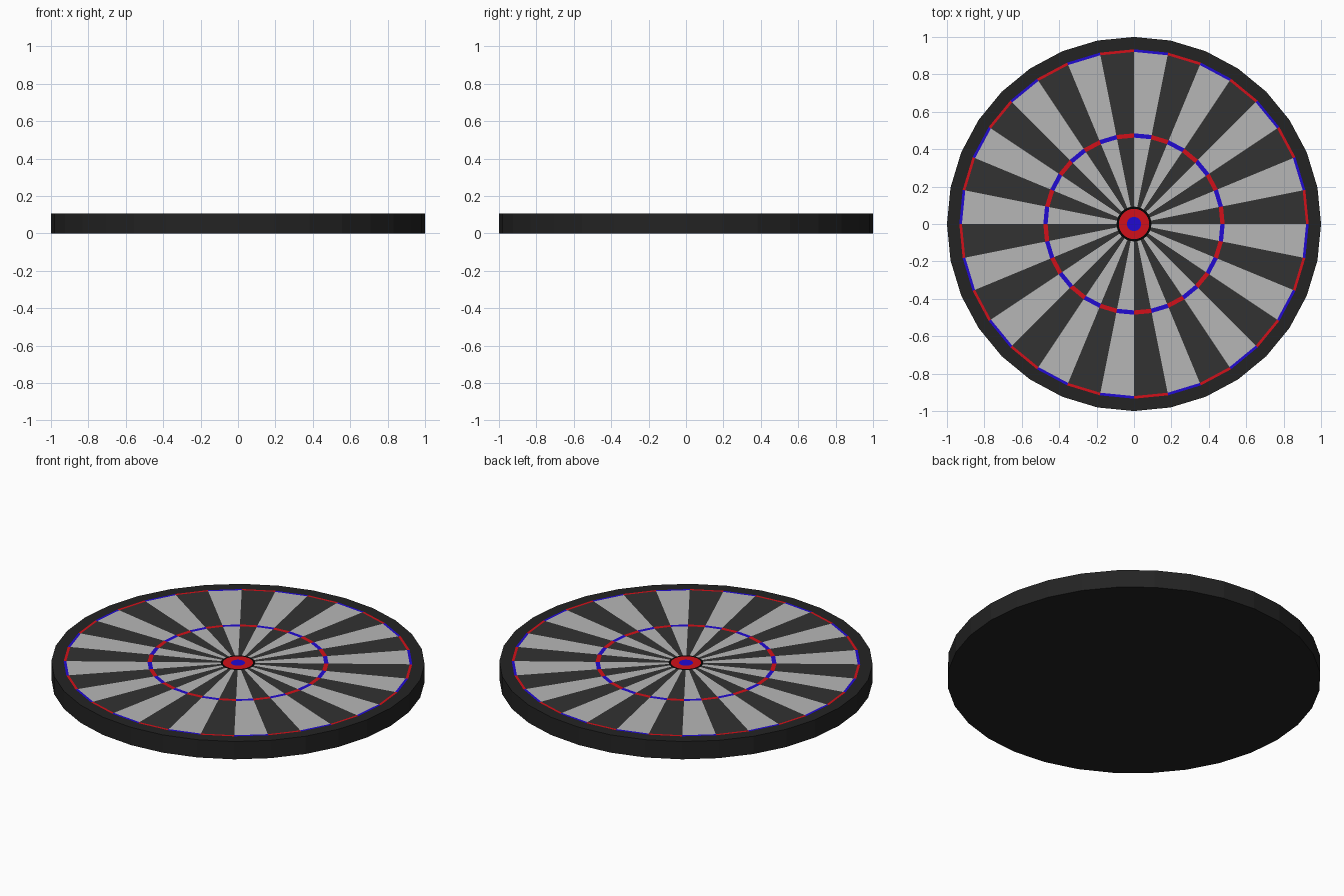
import bpy, bmesh
from math import cos, sin, pi

if "Cube" in bpy.data.objects:
    bpy.data.objects.remove(bpy.data.objects["Cube"])

N = 32        # sides of the disc = number of sectors
TOP = 0.105   # thickness


def material(name, rgb):
    m = bpy.data.materials.new(name)
    m.diffuse_color = (*rgb, 1)
    m.use_nodes = True
    m.node_tree.nodes["Principled BSDF"].inputs["Base Color"].default_value = m.diffuse_color
    return m


RIM = material("rim_black", (0.017, 0.017, 0.017))
DARK = material("dark_grey", (0.032, 0.032, 0.032))
LIGHT = material("light_grey", (0.47, 0.47, 0.47))
RED = material("red", (0.65, 0.005, 0.01))
BLUE = material("blue", (0.015, 0.003, 0.65))
BLACK = material("black", (0.001, 0.001, 0.001))


def finish(name, bm, mats):
    me = bpy.data.meshes.new(name)
    bm.to_mesh(me)
    bm.free()
    for m in mats:
        me.materials.append(m)
    ob = bpy.data.objects.new(name, me)
    bpy.context.collection.objects.link(ob)
    return ob


def loop(bm, r, z):
    return [bm.verts.new((r * cos(2 * pi * i / N), r * sin(2 * pi * i / N), z)) for i in range(N)]


def bridge(bm, a, b):
    return [bm.faces.new((a[i], a[(i + 1) % N], b[(i + 1) % N], b[i])) for i in range(N)]


def flat_ring(name, r_out, r_in, mats):
    """Flat ring on the face; two materials alternate sector by sector."""
    bm = bmesh.new()
    for i, f in enumerate(bridge(bm, loop(bm, r_out, TOP), loop(bm, r_in, TOP))):
        f.material_index = i % len(mats)
    return finish(name, bm, mats)


# Body: flat back, side wall and top border
bm = bmesh.new()
base, edge, inner = loop(bm, 1, 0), loop(bm, 1, TOP), loop(bm, 0.934, TOP)
bm.faces.new(base[::-1])
bridge(bm, base, edge)
bridge(bm, edge, inner)
finish("board_body", bm, [RIM])

# Scoring face, from the outside in
flat_ring("double_ring", 0.934, 0.920, [RED, BLUE])
flat_ring("outer_sectors", 0.920, 0.485, [DARK, LIGHT])
flat_ring("treble_ring", 0.485, 0.462, [RED, BLUE])
flat_ring("inner_sectors", 0.462, 0.093, [DARK, LIGHT])
flat_ring("bull_border", 0.093, 0.081, [BLACK])
flat_ring("outer_bull", 0.081, 0.038, [RED])

# Centre disc
bm = bmesh.new()
bm.faces.new(loop(bm, 0.038, TOP))
finish("inner_bull", bm, [BLUE])
